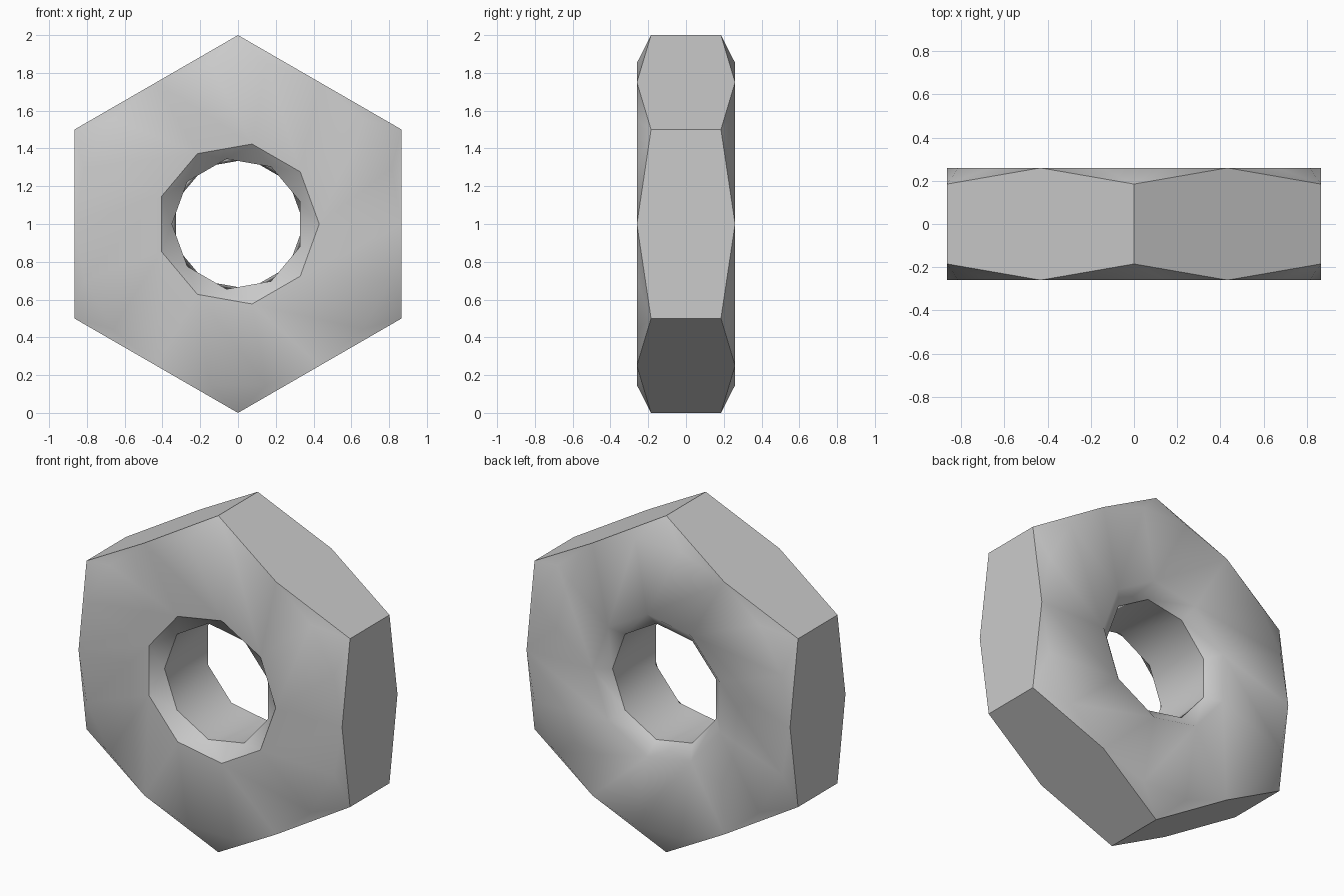
import bpy, bmesh
from math import sin, cos, radians

cube = bpy.data.objects.get("Cube")
if cube:
    bpy.data.objects.remove(cube, do_unlink=True)

steel = bpy.data.materials.new("light_grey_steel")
steel.use_nodes = True
colour = (0.6, 0.6, 0.6, 1)
steel.diffuse_color = colour
steel.node_tree.nodes["Principled BSDF"].inputs["Base Color"].default_value = colour

HALF = 0.26      # half thickness at the flat faces
SHOULDER = 0.185  # half thickness at the hexagon corners and inside the bore

bm = bmesh.new()


def ring(count, radius, y, start=0):
    """Ring of vertices around the y axis, with its start angle."""
    step = 360 / count
    verts = []
    for k in range(count):
        a = radians(start + k * step)
        verts.append(bm.verts.new((radius * cos(a), y, 1 + radius * sin(a))))
    return verts, start, step


def zip_rings(first, second):
    """Join two rings, of any side counts, with triangles ordered by angle."""
    (a, a0, da), (b, b0, db) = first, second
    i = j = 0
    while i < len(a) or j < len(b):
        va, vb = a[i % len(a)], b[j % len(b)]
        if j == len(b) or (i < len(a) and a0 + (i + 1) * da <= b0 + (j + 1) * db):
            i += 1
            bm.faces.new((va, a[i % len(a)], vb))
        else:
            j += 1
            bm.faces.new((va, b[j % len(b)], vb))


# Both ends: flat washer face, corner chamfers and countersink
ends = []
for side in (-1, 1):
    corners = ring(6, 1, side * SHOULDER, 30)
    rim = ring(18, cos(radians(30)), side * HALF)
    mouth = ring(9, 0.43, side * HALF)
    bore = ring(9, 0.35, side * (SHOULDER + 0.005), 20 if side < 0 else 0)
    zip_rings(rim, mouth)
    zip_rings(mouth, bore)
    for k, corner in enumerate(corners[0]):
        for s in range(3):
            bm.faces.new((corner, rim[0][3 * k + s], rim[0][(3 * k + s + 1) % 18]))
    ends.append((corners[0], rim[0], bore))

# Bore wall
zip_rings(ends[0][2], ends[1][2])

# Six wrench flats, each reaching the washer face at its middle
(front, front_rim, _), (back, back_rim, _) = ends
for k in range(6):
    n = (k + 1) % 6
    bm.faces.new((front[k], front_rim[3 * n], front[n],
                  back[n], back_rim[3 * n], back[k]))

bmesh.ops.recalc_face_normals(bm, faces=bm.faces)
mesh = bpy.data.meshes.new("hex_nut")
bm.to_mesh(mesh)
bm.free()
mesh.materials.append(steel)
nut = bpy.data.objects.new("hex_nut", mesh)
bpy.context.collection.objects.link(nut)

bpy.ops.object.select_all(action='DESELECT')
nut.select_set(True)
bpy.context.view_layer.objects.active = nut
bpy.ops.object.shade_smooth_by_angle(angle=radians(45))
